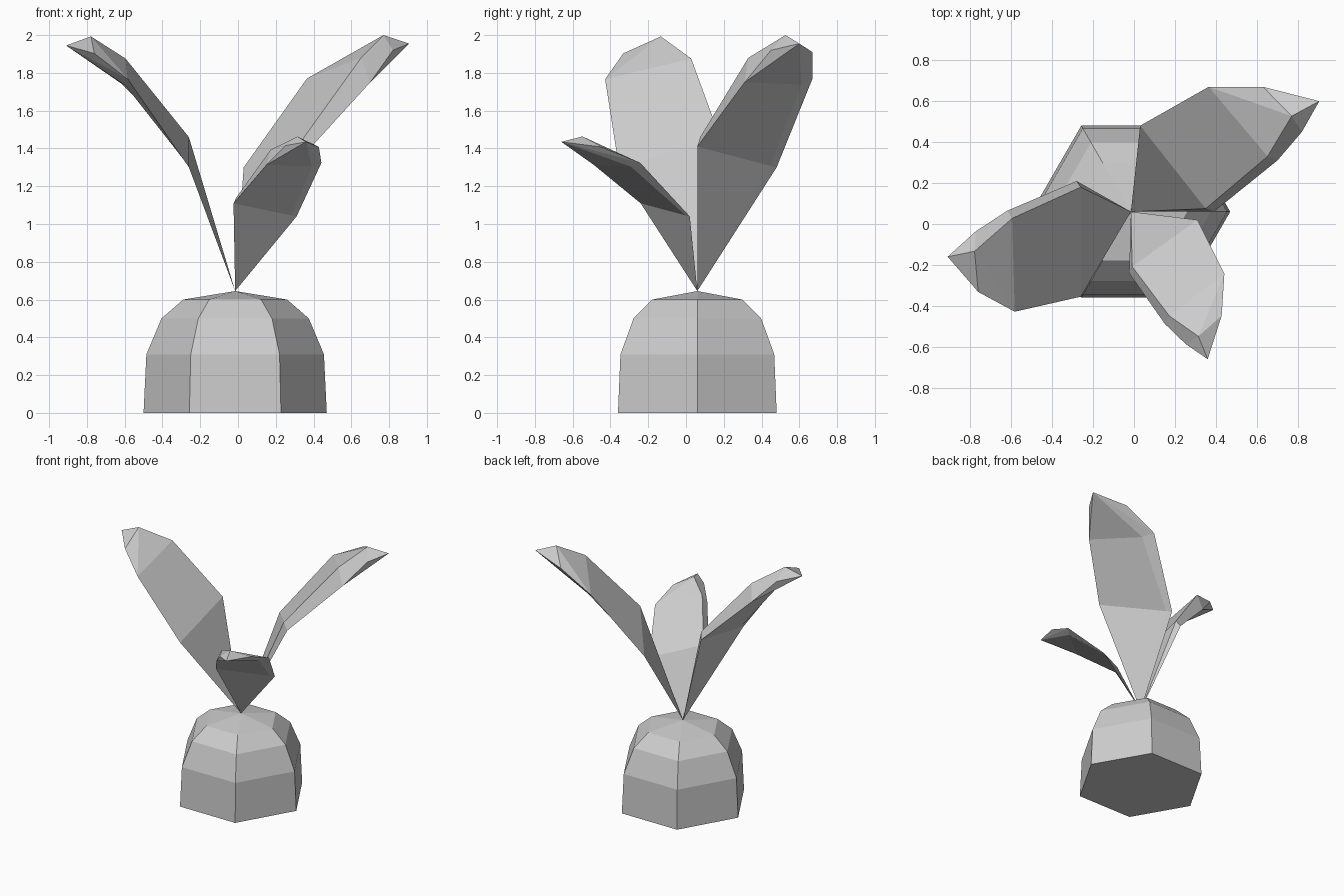
import bpy, bmesh
from math import cos, sin, radians
from mathutils import Matrix, Vector

if "Cube" in bpy.data.objects:
    bpy.data.objects.remove(bpy.data.objects["Cube"])

CX, CY = -0.015, 0.06          # axis of the bulb
CROWN = Vector((CX, CY, 0.645))  # point where all leaves start


def finish(name, bm):
    bmesh.ops.recalc_face_normals(bm, faces=bm.faces[:])
    mesh = bpy.data.meshes.new(name)
    bm.to_mesh(mesh)
    bm.free()
    obj = bpy.data.objects.new(name, mesh)
    bpy.context.collection.objects.link(obj)
    return obj


# Bulb: six-sided lathe from a (radius, height) profile
bm = bmesh.new()
rings = []
for r, z in [(0.485, 0), (0.47, 0.31), (0.39, 0.50), (0.275, 0.60)]:
    rings.append([bm.verts.new((CX + r * cos(radians(60 * i)),
                                CY + r * sin(radians(60 * i)), z)) for i in range(6)])
apex = bm.verts.new(CROWN)
bm.faces.new(rings[0])
for i in range(6):
    j = (i + 1) % 6
    for a, b in zip(rings, rings[1:]):
        bm.faces.new((a[i], a[j], b[j], b[i]))
    bm.faces.new((rings[-1][i], rings[-1][j], apex))
finish("bulb", bm)

# Leaf shape, relative to the crown: two cross-sections
# (upper left, upper right, lower right, lower left) and the rounded end
SECTION_1 = [(0.045, 0.42, 0.655), (0.365, 0.015, 0.815), (0.405, 0.0, 0.765), (0.075, 0.385, 0.663)]
SECTION_2 = [(0.38, 0.61, 1.125), (0.667, 0.27, 1.235), (0.715, 0.25, 1.105), (0.447, 0.55, 1.093)]
TIP = (0.92, 0.54, 1.31)
END = [(0.645, 0.61, 1.265), (0.785, 0.467, 1.355), (0.835, 0.39, 1.275)]


def columns(*vectors):
    return Matrix(vectors).transposed()


REFERENCE = columns(TIP, SECTION_1[0], SECTION_1[1])


def leaf(name, tip, left, right):
    """Fit the leaf shape to a tip and its first left and right corners."""
    fit = columns(tip, left, right) @ REFERENCE.inverted()
    bm = bmesh.new()

    def put(p):
        return bm.verts.new(CROWN + fit @ Vector(p))

    base, end = put((0, 0, 0)), put(TIP)
    s1, s2 = [put(p) for p in SECTION_1], [put(p) for p in SECTION_2]
    left_end, right_end, under_end = [put(p) for p in END]
    # stalk and blade
    for i in range(4):
        j = (i + 1) % 4
        bm.faces.new((base, s1[i], s1[j]))
        bm.faces.new((s1[i], s2[i], s2[j], s1[j]))
    # rounded end
    ul, ur, lr, ll = s2
    for f in [(ul, ur, right_end), (ul, right_end, left_end), (left_end, right_end, end),
              (ul, left_end, end), (ul, end, ll), (ll, end, lr), (lr, end, under_end),
              (ur, lr, under_end, right_end), (right_end, under_end, end)]:
        bm.faces.new(f)
    finish(name, bm)


leaf("large_back_leaf", TIP, SECTION_1[0], SECTION_1[1])
leaf("side_leaf", (-0.895, -0.22, 1.30), (-0.245, -0.415, 0.655), (-0.245, 0.12, 0.815))
leaf("small_front_leaf", (0.375, -0.72, 0.79), (0.325, -0.04, 0.395), (0.006, -0.268, 0.495))
